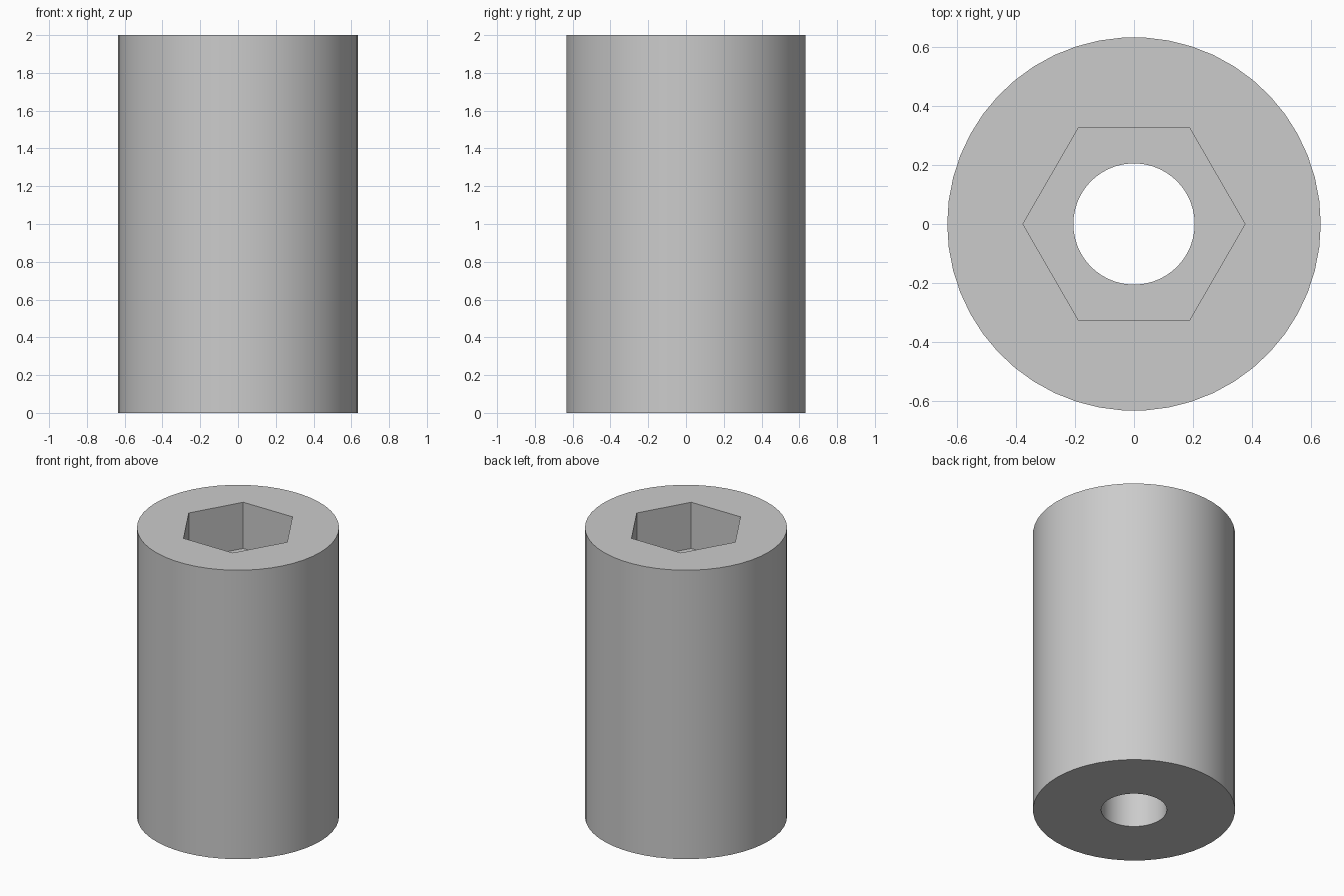
import bpy
import math

old = bpy.data.objects.get("Cube")
if old:
    bpy.data.objects.remove(old, do_unlink=True)

HEIGHT, RADIUS = 2.0, 0.634
HEX_RADIUS, HEX_DEPTH = 0.377, 0.32
BORE_RADIUS = 0.206

grey = bpy.data.materials.new("plain grey")
grey.use_nodes = True
grey.diffuse_color = (0.6, 0.6, 0.6, 1)
grey.node_tree.nodes["Principled BSDF"].inputs["Base Color"].default_value = (0.6, 0.6, 0.6, 1)


def prism(name, sides, radius, bottom, top):
    """Upright prism with a corner on the +x axis."""
    bpy.ops.mesh.primitive_cylinder_add(
        vertices=sides, radius=radius, depth=top - bottom,
        location=(0, 0, (bottom + top) / 2), rotation=(0, 0, math.pi / 2))
    obj = bpy.context.object
    obj.name = name
    obj.data.materials.append(grey)
    bpy.ops.object.transform_apply(location=True, rotation=True, scale=True)
    return obj


# Round body
body = prism("spacer_body", 50, RADIUS, 0, HEIGHT)

# Through bore and hexagonal socket in the top
cutters = [
    prism("bore_cutter", 50, BORE_RADIUS, -0.1, HEIGHT + 0.1),
    prism("hex_socket_cutter", 6, HEX_RADIUS, HEIGHT - HEX_DEPTH, HEIGHT + 0.2),
]
bpy.ops.object.select_all(action="DESELECT")
body.select_set(True)
bpy.context.view_layer.objects.active = body
for cutter in cutters:
    cut = body.modifiers.new(cutter.name, "BOOLEAN")
    cut.operation = "DIFFERENCE"
    cut.solver = "EXACT"
    cut.object = cutter
    bpy.ops.object.modifier_apply(modifier=cut.name)
    bpy.data.objects.remove(cutter, do_unlink=True)

# Smooth round walls, crisp rims and socket corners
bpy.ops.object.shade_smooth_by_angle(angle=math.radians(30))
